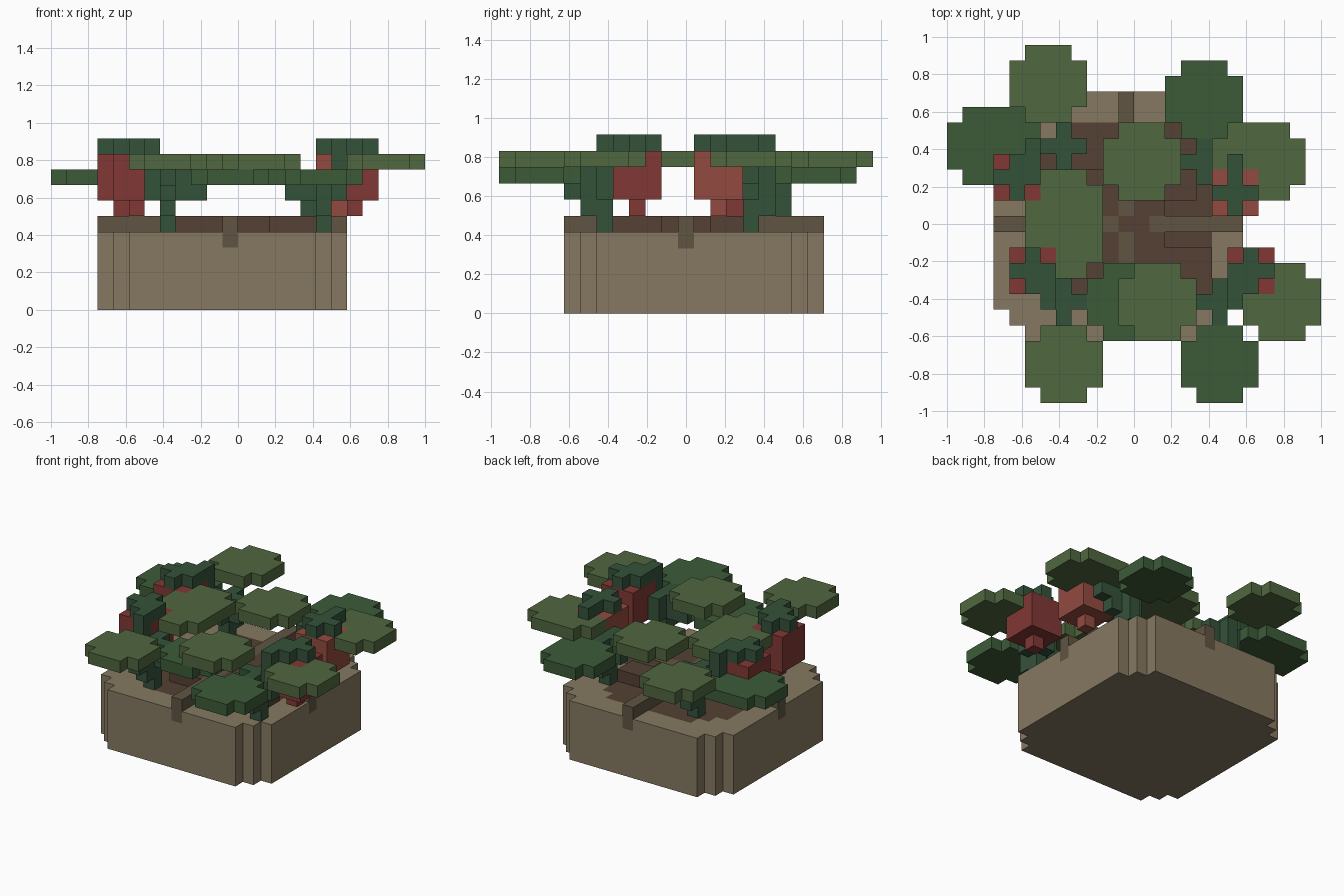
import bpy, bmesh

if "Cube" in bpy.data.objects:
    bpy.data.objects.remove(bpy.data.objects["Cube"])

U = 1 / 12            # voxel size; y cells are shifted by half a voxel
cells = {}            # (i, j, k) -> part name

COLORS = {
    "planter_wall": (0.24, 0.19, 0.12), "soil": (0.09, 0.053, 0.035),
    "cross_strips": (0.115, 0.09, 0.055), "stems": (0.034, 0.085, 0.042),
    "fruit_caps": (0.034, 0.085, 0.042), "dark_leaves": (0.046, 0.105, 0.04),
    "light_leaves": (0.08, 0.135, 0.05), "red_fruit": (0.22, 0.04, 0.035),
    "pale_red_fruit": (0.29, 0.07, 0.05),
}


def box(part, x0, x1, y0, y1, z0, z1, keep=False):
    """Fill voxels; y cell j spans (j-0.5 .. j+0.5) * U. keep = do not overwrite."""
    for i in range(x0, x1):
        for j in range(y0, y1):
            for k in range(z0, z1):
                if not (keep and (i, j, k) in cells):
                    cells[i, j, k] = part


def disc(part, x0, x1, y0, y1, z0, z1, cut=1):
    """Box with stair-stepped corners."""
    for n in range(cut + 1):
        box(part, x0 + n, x1 - n, y0 + cut - n, y1 - cut + n, z0, z1)


# planter with soil bed
disc("planter_wall", -9, 7, -7, 9, 0, 5, 2)
disc("soil", -7, 5, -5, 7, 4, 5, 2)

# raised soil
box("soil", -2, 2, -1, 2, 5, 6)
box("soil", -4, 5, -3, -1, 5, 6)
box("soil", 2, 5, -4, -3, 5, 6)
box("soil", -3, 4, 2, 4, 5, 6)

# strips crossing the bed and folding over the rim
box("cross_strips", -9, -1, 0, 1, 5, 6)
box("cross_strips", 1, 7, 0, 1, 5, 6)
box("cross_strips", -1, 0, -7, 0, 5, 6)
box("cross_strips", -1, 0, 1, 9, 5, 6)
for x, y in ((-9, 0), (6, 0), (-1, -7), (-1, 8)):
    box("cross_strips", x, x + 1, y, y + 1, 4, 6)

# leaves: x0, x1, y0, y1
for x0, x1, y0, y1 in ((2, 7, 6, 11), (-12, -6, 3, 8), (-3, 2, -7, -2), (3, 8, -11, -6)):
    disc("dark_leaves", x0, x1, y0, y1, 8, 9)
for x0, x1, y0, y1 in ((-8, -3, 7, 12), (5, 11, 2, 7), (-2, 3, 2, 7), (-1, 4, -7, -2),
                       (-7, -2, -11, -6), (7, 12, -7, -2), (-7, -2, -3, 2), (-7, -2, -1, 4)):
    disc("light_leaves", x0, x1, y0, y1, 9, 10)

# hanging fruit with plus-shaped caps, centred on voxel (x, y)
for x, y, part in ((-8, 3, "red_fruit"), (6, 2, "pale_red_fruit"),
                   (-7, -3, "red_fruit"), (7, -3, "red_fruit")):
    box(part, x - 1, x + 2, y - 1, y + 2, 7, 10)
    box(part, x, x + 1, y, y + 1, 6, 7)
    disc("fruit_caps", x - 1, x + 2, y - 1, y + 2, 10, 11)

# stems, a cross of shoots, and arms reaching the fruit and leaves
for x, y, fx, fy in ((-5, 5, -7, 3), (4, 4, 6, 3), (-5, -5, -6, -3), (5, -5, 6, -3)):
    sy = 1 if y > 0 else -1
    box("stems", x, x + 1, y, y + 1, 5, 9, True)
    disc_cells = ((-1, 0), (1, 0), (0, -1), (0, 1))
    for dx, dy in disc_cells:
        box("stems", x + dx, x + dx + 1, y + dy, y + dy + 1, 7, 9, True)
    box("stems", x, x + 1, y + sy, y + sy + 1, 6, 8, True)
    box("stems", min(x, fx), max(x, fx) + 1, y, y + 1, 8, 9, True)
    box("stems", fx, fx + 1, min(y, fy), max(y, fy) + 1, 9, 11, True)
box("stems", -5, -2, -5, -4, 7, 8, True)
box("stems", 3, 7, -5, -4, 7, 8, True)
box("stems", -5, -4, -7, -4, 7, 8, True)

# build one mesh per part from exposed voxel faces
for part, color in COLORS.items():
    bm = bmesh.new()
    for (i, j, k), p in cells.items():
        if p != part:
            continue
        for axis in range(3):
            for s in (0, 1):
                n = [i, j, k]
                n[axis] += 1 if s else -1
                if tuple(n) in cells:
                    continue
                ring = []
                for a, b in ((0, 0), (1, 0), (1, 1), (0, 1)):
                    c = [i, j - 0.5, k]
                    c[axis] += s
                    c[(axis + 1) % 3] += a
                    c[(axis + 2) % 3] += b
                    ring.append(bm.verts.new([v * U for v in c]))
                bm.faces.new(ring if s else ring[::-1])
    bmesh.ops.remove_doubles(bm, verts=bm.verts, dist=1e-4)
    bmesh.ops.dissolve_limit(bm, angle_limit=0.02, verts=bm.verts, edges=bm.edges)
    mesh = bpy.data.meshes.new(part)
    bm.to_mesh(mesh)
    bm.free()
    mat = bpy.data.materials.new(part)
    mat.diffuse_color = (*color, 1)
    mat.use_nodes = True
    mat.node_tree.nodes["Principled BSDF"].inputs["Base Color"].default_value = mat.diffuse_color
    mesh.materials.append(mat)
    bpy.context.collection.objects.link(bpy.data.objects.new(part, mesh))
